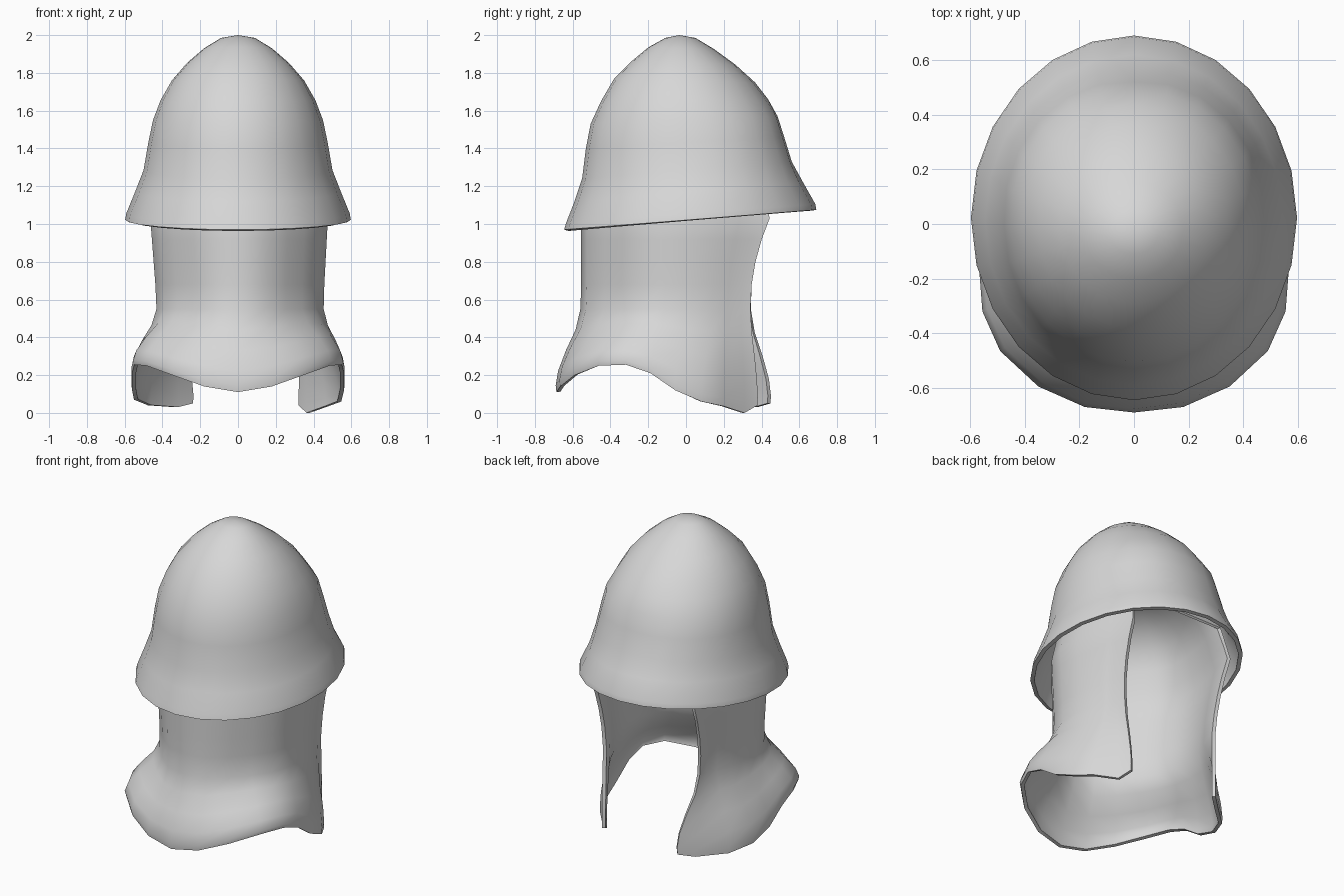
import bpy
import math

if "Cube" in bpy.data.objects:
    bpy.data.objects.remove(bpy.data.objects["Cube"])

steel = bpy.data.materials.new("plain grey")
steel.diffuse_color = (0.68, 0.68, 0.68, 1)
steel.use_nodes = True
steel.node_tree.nodes["Principled BSDF"].inputs["Base Color"].default_value = steel.diffuse_color


def finish(name, verts, faces, thickness):
    """Make a sheet object, thicken it inwards and smooth it."""
    mesh = bpy.data.meshes.new(name)
    mesh.from_pydata(verts, [], faces)
    mesh.materials.append(steel)
    ob = bpy.data.objects.new(name, mesh)
    bpy.context.collection.objects.link(ob)
    bpy.ops.object.select_all(action='DESELECT')
    bpy.context.view_layer.objects.active = ob
    ob.select_set(True)
    mod = ob.modifiers.new("thickness", 'SOLIDIFY')
    mod.thickness = thickness
    mod.offset = -1
    bpy.ops.object.modifier_apply(modifier=mod.name)
    bpy.ops.object.shade_smooth_by_angle(angle=math.radians(50))
    return ob


# Helmet shell: tilted oval rings (half width, front y, back y, front z, back z)
RINGS = [
    (.597, -.645, .69, .97, 1.075),
    (.592, -.635, .685, 1.005, 1.105),
    (.545, -.59, .62, 1.12, 1.22),
    (.50, -.55, .56, 1.24, 1.33),
    (.475, -.53, .52, 1.40, 1.46),
    (.45, -.505, .485, 1.53, 1.57),
    (.41, -.45, .435, 1.65, 1.66),
    (.35, -.38, .365, 1.77, 1.75),
    (.27, -.29, .26, 1.86, 1.845),
    (.18, -.20, .15, 1.935, 1.925),
    (.09, -.11, .05, 1.985, 1.985),
]
N = 24
verts, faces = [], []
for i, (w, yf, yb, zf, zb) in enumerate(RINGS):
    for j in range(N):
        a = 2 * math.pi * j / N
        s = (math.sin(a) + 1) / 2
        # the back corners are slightly fuller halfway up
        full = 1 + (.035 * abs(math.sin(2 * a)) if 2 < i < 6 and s > .5 else 0)
        mid = (yf + yb) / 2
        y = mid + (yb - yf) * (s - .5) * full
        verts.append((w * math.cos(a) * full, y, zf + (zb - zf) * s))
for i in range(len(RINGS) - 1):
    for j in range(N):
        k = (j + 1) % N
        faces.append((i * N + j, i * N + k, (i + 1) * N + k, (i + 1) * N + j))
verts.append((0, -.035, 2.0))
last = (len(RINGS) - 1) * N
faces += [(last + j, last + (j + 1) % N, len(verts) - 1) for j in range(N)]
finish("helmet_shell", verts, faces, .025)

# Neck guard: waist outline and hem from the front centre to the back edge
WAIST = [(0, -.555), (.14, -.525), (.25, -.43), (.335, -.34), (.405, -.245),
         (.45, -.11), (.445, .03), (.425, .14), (.395, .22), (.37, .29), (.36, .34)]
HEM = [(0, -.69, .11), (.18, -.67, .14), (.35, -.595, .20), (.49, -.465, .25),
       (.555, -.32, .255), (.565, -.19, .21), (.565, -.06, .12), (.55, .08, .06),
       (.48, .20, .035), (.38, .31, .0), (.34, .38, .04)]
# the left back corner is wider and curls further inwards
LEFT_HEM = HEM[:7] + [(.555, .09, .07), (.48, .24, .04), (.33, .38, .03), (.25, .45, .05)]
FLARE = [(0, .03), (.25, .22), (.5, .60), (.74, .90), (.92, 1.0), (1, .97)]
# height and scale of the hood rows hidden under the shell
CAP = [(1.12, .96), (1.25, .90), (1.36, .79), (1.45, .60), (1.51, .36)]


def column(waist, hem, side):
    """Points of one vertical strip, from hem to the top of the hood."""
    wx, wy = waist
    hx, hy, hz = hem
    grow = .06
    if side < 0:
        wx *= .95
        grow = .09
    pts = []
    for s, f in reversed(FLARE):
        pts.append((side * (wx + (hx - wx) * f), wy + (hy - wy) * f, .55 + (hz - .55) * s))
    spread = max(0, wy) / .335
    for z in (.68, .80, .92, 1.03):
        u = (z - .55) / .5
        x = side * wx * (1 + grow * u)
        y = wy + .11 * spread * u * u
        pts.append((x, y, z))
    for z, k in CAP:
        pts.append((x * k, -.03 + (y + .03) * k, z))
    return pts


cols = [column(w, h, -1) for w, h in reversed(list(zip(WAIST, LEFT_HEM))[1:])]
cols += [column(w, h, 1) for w, h in zip(WAIST, HEM)]
rows, n = len(cols[0]), len(cols)
verts = [p for c in cols for p in c]
faces = []
for c in range(n):
    d = (c + 1) % n
    # the open side is bridged only under the shell
    start = 0 if d else rows - len(CAP) + 1
    for r in range(start, rows - 1):
        a, b = c * rows + r, d * rows + r
        faces.append((a, b, b + 1, a + 1))
    faces.append((c * rows + rows - 1, d * rows + rows - 1, n * rows))
verts.append((0, -.03, 1.54))
finish("neck_guard", verts, faces, .022)
